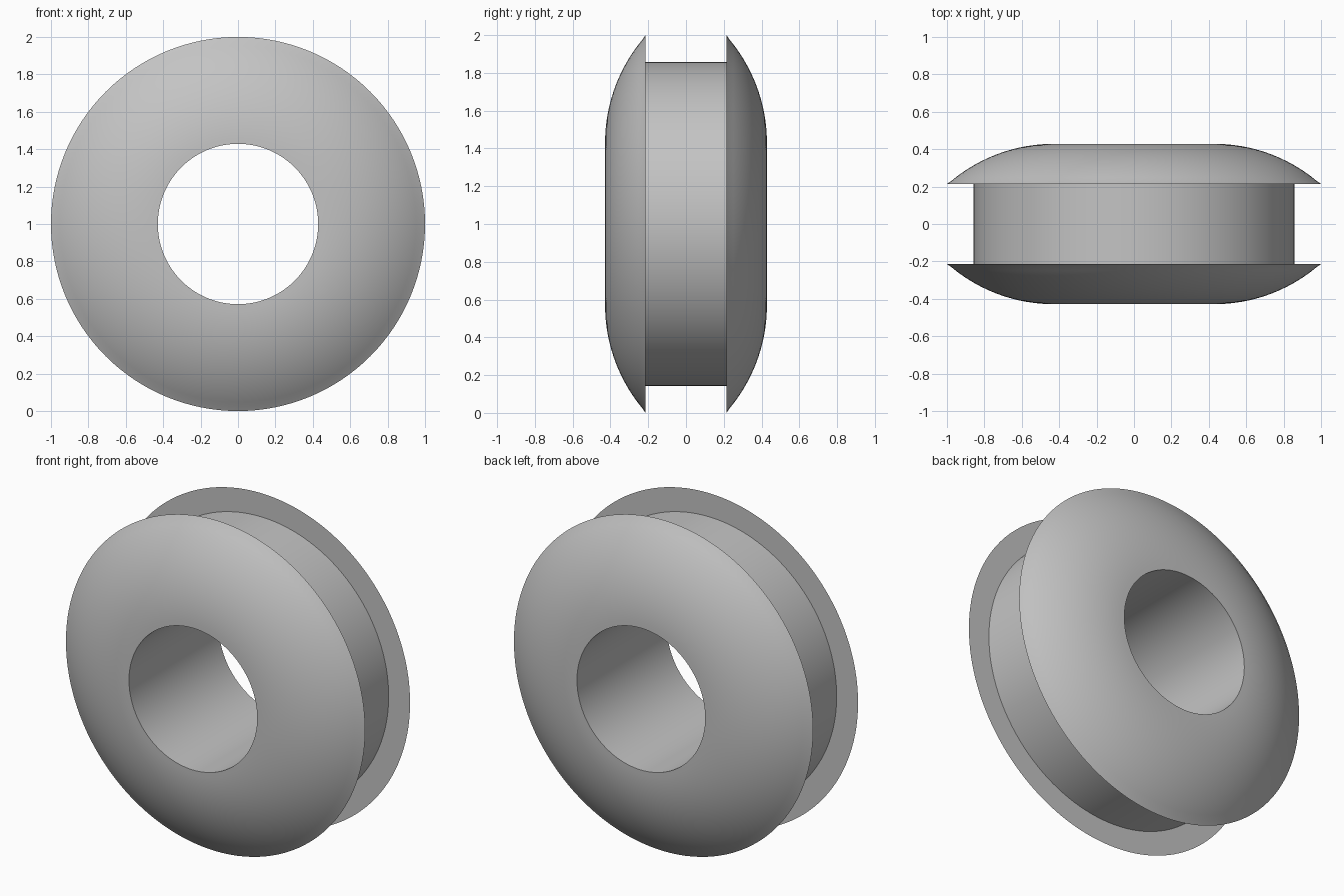
import bpy, bmesh, math
from mathutils import Vector

cube = bpy.data.objects.get("Cube")
if cube:
    bpy.data.objects.remove(cube, do_unlink=True)

RIM, GROOVE, BORE = 1.0, 0.857, 0.4286
HALF, HALF_GROOVE = 0.4286, 0.2143
ARC_R = 0.857
ARC_STEPS, SEGMENTS = 20, 128

# Rubber material
grey = bpy.data.materials.new("rubber grey")
grey.use_nodes = True
colour = (0.55, 0.55, 0.55, 1)
grey.diffuse_color = colour
bsdf = next(n for n in grey.node_tree.nodes if n.type == 'BSDF_PRINCIPLED')
bsdf.inputs["Base Color"].default_value = colour

# Half profile (radius, depth): domed flange, then groove wall and groove floor
end_angle = math.asin((RIM - BORE) / ARC_R)
half = []
for i in range(ARC_STEPS + 1):
    a = end_angle * i / ARC_STEPS
    half.append((BORE + ARC_R * math.sin(a), HALF - ARC_R * (1 - math.cos(a))))
half[-1] = (RIM, HALF_GROOVE)
half.append((GROOVE, HALF_GROOVE))
profile = half + [(r, -d) for r, d in reversed(half)]

# Turn the closed profile about the y axis
bm = bmesh.new()
verts = [bm.verts.new((r, d, 0)) for r, d in profile]
edges = [bm.edges.new((v, verts[(i + 1) % len(verts)])) for i, v in enumerate(verts)]
bmesh.ops.spin(bm, geom=verts + edges, cent=Vector(), axis=Vector((0, 1, 0)),
               angle=math.tau, steps=SEGMENTS, use_merge=False)
bmesh.ops.remove_doubles(bm, verts=bm.verts[:], dist=1e-4)
bmesh.ops.recalc_face_normals(bm, faces=bm.faces[:])
mesh = bpy.data.meshes.new("grommet")
bm.to_mesh(mesh)
bm.free()
mesh.materials.append(grey)

grommet = bpy.data.objects.new("grommet", mesh)
grommet.location.z = RIM
bpy.context.collection.objects.link(grommet)

# Smooth faces with crisp rims
bpy.ops.object.select_all(action='DESELECT')
grommet.select_set(True)
bpy.context.view_layer.objects.active = grommet
bpy.ops.object.shade_smooth_by_angle(angle=math.radians(30))
